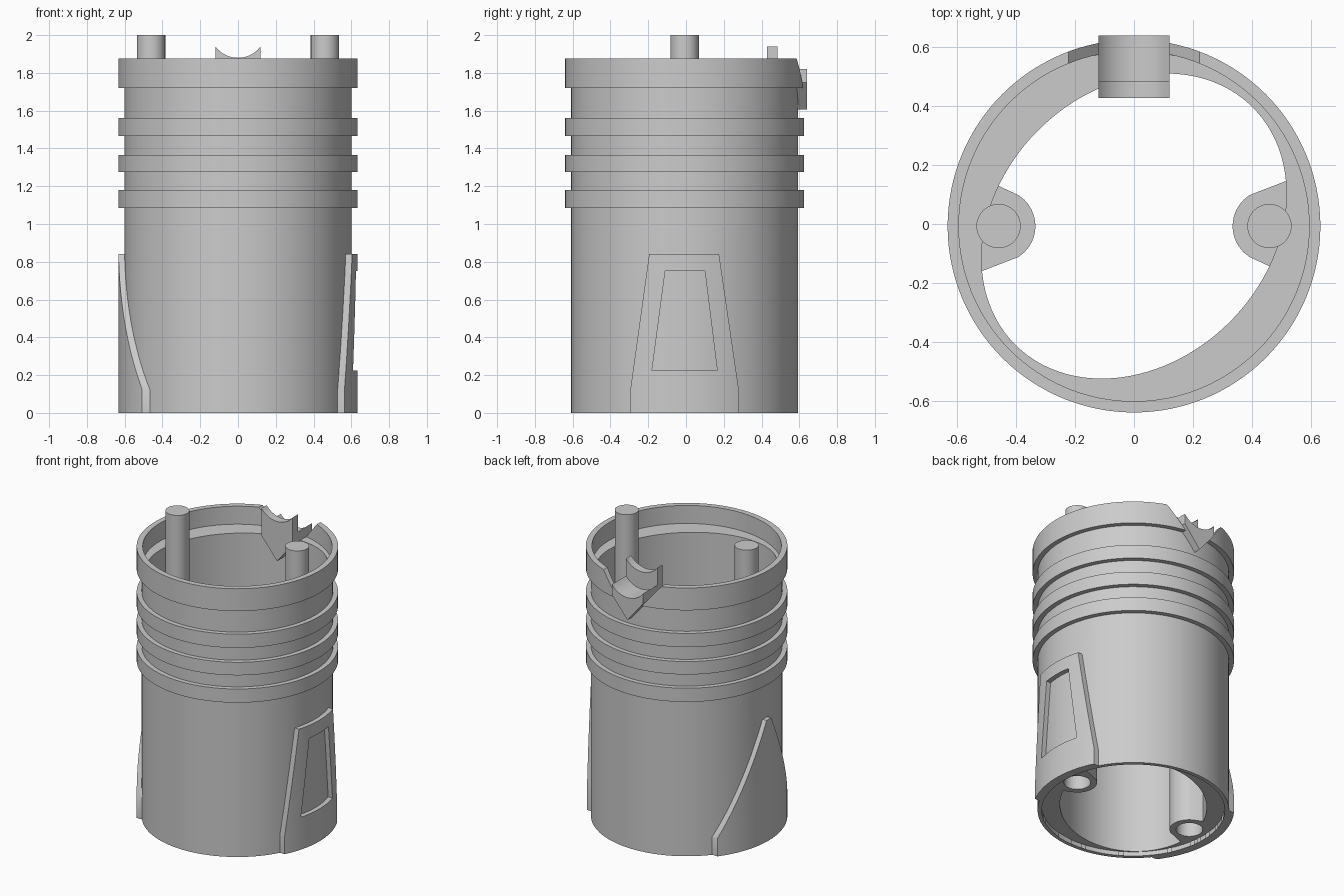
import bpy, bmesh, math
from mathutils import Vector

cube = bpy.data.objects.get("Cube")
if cube:
    bpy.data.objects.remove(cube, do_unlink=True)

SEG = 128
CY = -0.007          # tube axis offset in y
R_BODY, R_BAND = 0.601, 0.633

grey = bpy.data.materials.new("plain grey")
grey.use_nodes = True
grey.diffuse_color = (0.6, 0.6, 0.6, 1)
grey.node_tree.nodes["Principled BSDF"].inputs["Base Color"].default_value = (0.6, 0.6, 0.6, 1)


def prism(name, outline, axis, lo, hi):
    """Extrude a 2D outline along an axis: x takes (y, z), y takes (x, z), z takes (x, y)."""
    place = {"x": lambda a, b, d: (d, a, b),
             "y": lambda a, b, d: (a, d, b),
             "z": lambda a, b, d: (a, b, d)}[axis]
    bm = bmesh.new()
    low = [bm.verts.new(place(a, b, lo)) for a, b in outline]
    high = [bm.verts.new(place(a, b, hi)) for a, b in outline]
    bm.faces.new(low)
    bm.faces.new(high)
    n = len(outline)
    for i in range(n):
        j = (i + 1) % n
        bm.faces.new((low[i], low[j], high[j], high[i]))
    bmesh.ops.recalc_face_normals(bm, faces=bm.faces)
    mesh = bpy.data.meshes.new(name)
    bm.to_mesh(mesh)
    bm.free()
    mesh.materials.append(grey)
    obj = bpy.data.objects.new(name, mesh)
    bpy.context.collection.objects.link(obj)
    return obj


def circle(r, cx=0.0, cy=CY, n=SEG):
    return [(cx + r * math.cos(math.tau * i / n), cy + r * math.sin(math.tau * i / n))
            for i in range(n)]


def lathe(name, profile):
    """Closed solid from a profile that starts and ends on the axis."""
    bm = bmesh.new()
    verts = [bm.verts.new((r, CY, z)) for r, z in profile]
    edges = [bm.edges.new(pair) for pair in zip(verts, verts[1:])]
    bmesh.ops.spin(bm, geom=verts + edges, cent=(0, CY, 0), axis=(0, 0, 1),
                   angle=math.tau, steps=SEG, use_duplicate=False)
    bmesh.ops.remove_doubles(bm, verts=bm.verts, dist=1e-5)
    bmesh.ops.recalc_face_normals(bm, faces=bm.faces)
    mesh = bpy.data.meshes.new(name)
    bm.to_mesh(mesh)
    bm.free()
    mesh.materials.append(grey)
    obj = bpy.data.objects.new(name, mesh)
    bpy.context.collection.objects.link(obj)
    return obj


def combine(obj, tool, operation):
    mod = obj.modifiers.new(operation.lower(), "BOOLEAN")
    mod.operation, mod.solver, mod.object = operation, "EXACT", tool
    bpy.context.view_layer.objects.active = obj
    bpy.ops.object.modifier_apply(modifier=mod.name)
    bpy.data.objects.remove(tool, do_unlink=True)


def bore_outline(with_bosses):
    """Tilted oval, optionally pushed in around the two screw bosses."""
    pts = []
    n = 240
    for i in range(n):
        t = math.tau * i / n
        u = t - math.pi / 4
        r = 1 / math.hypot(math.cos(u) / 0.57, math.sin(u) / 0.46)
        s = abs(0.46 * math.sin(t))
        if with_bosses and s < 0.125:
            r = min(r, 0.46 * abs(math.cos(t)) - math.sqrt(0.125 ** 2 - s * s))
        pts.append((r * math.cos(t), CY + r * math.sin(t)))
    return pts


# Banded tube
profile = [(0, 0), (R_BODY, 0)]
for low, high in ((1.085, 1.18), (1.275, 1.365), (1.465, 1.56), (1.72, 1.875)):
    profile += [(R_BODY, low), (R_BAND, low), (R_BAND, high), (R_BODY, high)]
profile[-1] = (0, 1.875)
body = lathe("tube_body", profile)

# Raised window frame on the left side
frame = prism("frame", circle(R_BAND), "z", 0, 1)
combine(frame, prism("cut", [(-0.295, -0.1), (0.28, -0.1), (0.28, 0.12), (0.175, 0.84),
                             (-0.195, 0.84), (-0.295, 0.12)], "x", 0.3, 1), "INTERSECT")
combine(frame, prism("cut", [(-0.18, 0.225), (0.165, 0.225), (0.1, 0.75), (-0.11, 0.75)],
                     "x", 0.2, 1), "DIFFERENCE")
combine(body, frame, "UNION")

# Raised pointed plate on the right side
plate = prism("plate", circle(R_BAND), "z", 0, 1)
combine(plate, prism("cut", [(-0.385, -0.1), (0.375, -0.1), (0.375, 0.125), (0.02, 0.84),
                             (-0.03, 0.84), (-0.385, 0.125)], "x", -1, -0.2), "INTERSECT")
combine(body, plate, "UNION")

# Oval bore, end recesses and boss holes
combine(body, prism("cut", bore_outline(True), "z", -0.5, 1.5), "DIFFERENCE")
combine(body, prism("cut", bore_outline(False), "z", 1.45, 2.5), "DIFFERENCE")
combine(body, prism("cut", circle(0.595), "z", 1.75, 2.5), "DIFFERENCE")
combine(body, prism("cut", circle(0.575), "z", -0.5, 0.03), "DIFFERENCE")
for side in (-1, 1):
    combine(body, prism("cut", circle(0.084, side * 0.46, CY, 48), "z", -0.5, 1.4), "DIFFERENCE")

# V notch in the back rim
combine(body, prism("cut", [(0, 1.605), (0.312, 1.985), (-0.312, 1.985)], "y", 0.4, 0.8),
        "DIFFERENCE")


# Saddle block seated in the notch, with a taller inner step
def saddle(top):
    arc = []
    half = math.asin(0.12 / 0.15)
    for i in range(25):
        a = half - 2 * half * i / 24
        arc.append((0.15 * math.sin(a), top + 0.15 * (1 - math.cos(a))))
    return [(-0.12, 1.75), (0, 1.605), (0.12, 1.75)] + arc


block = prism("saddle_block", saddle(1.76), "y", 0.48, 0.641)
step = prism("saddle_step", saddle(1.88), "y", 0.428, 0.485)

# Pins
pins = [prism(name, circle(0.075, side * 0.46, CY, 48), "z", 1.2, 2.0)
        for name, side in (("right_pin", -1), ("left_pin", 1))]

for obj in [body, block, step] + pins:
    bpy.ops.object.select_all(action="DESELECT")
    obj.select_set(True)
    bpy.context.view_layer.objects.active = obj
    bpy.ops.object.shade_smooth_by_angle(angle=math.radians(30))
